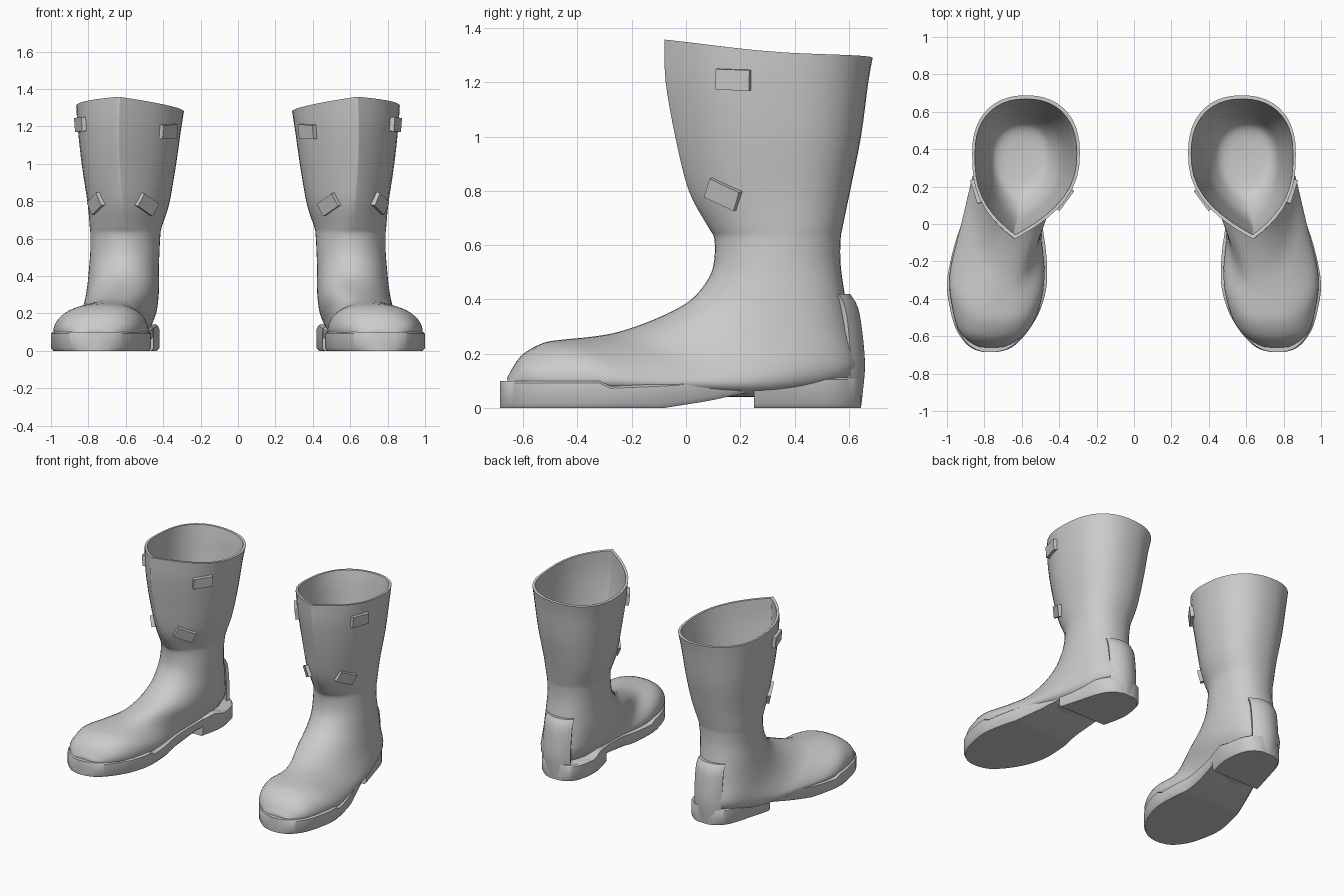
import bpy
import bmesh
from math import sin, cos, pi, radians
from mathutils import Vector, Matrix

cube = bpy.data.objects.get("Cube")
if cube:
    bpy.data.objects.remove(cube)

leather = bpy.data.materials.new("grey leather")
leather.use_nodes = True
GREY = (0.6, 0.6, 0.6, 1)
leather.diffuse_color = GREY
leather.node_tree.nodes["Principled BSDF"].inputs["Base Color"].default_value = GREY


def spline(rows, u):
    """Smooth interpolation through rows of numbers, u counted in rows."""
    last = len(rows) - 1
    i = min(int(u), last - 1)
    f = u - i
    a, b, c, d = (rows[max(0, min(last, i + k))] for k in (-1, 0, 1, 2))
    return [q + f * ((r - p) / 2 + f * (p - 2.5 * q + 2 * r - s / 2
            + f * (1.5 * (q - r) + (s - p) / 2)))
            for p, q, r, s in zip(a, b, c, d)]


def samples(rows, steps):
    count = (len(rows) - 1) * steps
    return [spline(rows, i / steps) for i in range(count + 1)]


def polyline(points, x):
    """Straight-line interpolation with flat ends."""
    if x <= points[0][0]:
        return points[0][1]
    for (x0, y0), (x1, y1) in zip(points, points[1:]):
        if x <= x1:
            return y0 + (y1 - y0) * (x - x0) / (x1 - x0)
    return points[-1][1]


def finish(name, bm, angle=40):
    """Turn a bmesh into a mirrored, shaded pair of parts."""
    bmesh.ops.recalc_face_normals(bm, faces=bm.faces)
    mesh = bpy.data.meshes.new(name)
    bm.to_mesh(mesh)
    bm.free()
    mesh.materials.append(leather)
    obj = bpy.data.objects.new(name, mesh)
    bpy.context.collection.objects.link(obj)
    bpy.ops.object.select_all(action='DESELECT')
    obj.select_set(True)
    bpy.context.view_layer.objects.active = obj
    bpy.ops.object.shade_smooth_by_angle(angle=radians(angle))
    mirror = obj.modifiers.new("Pair", 'MIRROR')
    mirror.use_mirror_merge = False


def loft(rings):
    """Skin closed rings of points and cap both ends."""
    bm = bmesh.new()
    loops = [[bm.verts.new(p) for p in ring] for ring in rings]
    n = len(loops[0])
    for a, b in zip(loops, loops[1:]):
        for i in range(n):
            j = (i + 1) % n
            bm.faces.new((a[i], a[j], b[j], b[i]))
    bm.faces.new(loops[0])
    bm.faces.new(loops[-1])
    return bm


# Upper: front y, z, back y, z, centre x, half width, widest point, pointedness
UPPER = [
    (-.08, 1.355, .688, 1.29, .577, .288, .6, 1),
    (-.075, 1.2, .672, 1.2, .582, .275, .6, 1),
    (-.04, 1, .645, 1, .585, .25, .6, .95),
    (.01, .8, .605, .8, .587, .218, .6, .8),
    (.08, .67, .578, .67, .6, .193, .57, .6),
    (.105, .62, .57, .62, .602, .187, .54, .53),
    (.1, .52, .57, .53, .605, .185, .5, .5),
    (.065, .45, .585, .42, .61, .187, .5, .5),
    (0, .385, .61, .28, .615, .193, .5, .48),
    (-.12, .325, .625, .12, .632, .198, .5, .45),
    (-.25, .28, .4, .05, .672, .2, .65, .43),
    (-.35, .262, .1, .04, .712, .216, .7, .42),
    (-.45, .252, -.2, .04, .732, .254, .7, .42),
    (-.53, .238, -.42, .04, .74, .23, .7, .42),
    (-.61, .19, -.55, .04, .752, .18, .6, .45),
    (-.66, .11, -.64, .04, .762, .09, .5, .5),
]


def upper_point(row, a):
    """Point on a cross-section; a = 0 is the outer side, pi/2 the front."""
    fy, fz, by, bz, cx, w, mid, q = row
    t, side, flap = sin(a), (1 if cos(a) >= 0 else -1), 2 * q - 1
    if t > 0:
        x = side * w * max(0, 1 - t ** (1.4 + 1.2 * q)) ** q + .06 * flap * t * t
        f = mid * (1 - t)
    else:
        x = side * w * abs(cos(a)) ** .88
        f = mid + abs(t) ** .88 * (1 - mid)
    dip = flap * (.05 * x - .022 * sin(pi * f))
    return Vector((cx + x, fy + (by - fy) * f, fz + (bz - fz) * f + dip))


SIDES = 44


def upper_ring(row, scale=1):
    ring = [upper_point(row, 2 * pi * i / SIDES) for i in range(SIDES)]
    middle = sum(ring, Vector()) / SIDES
    return [middle + (p - middle) * scale for p in ring]


# Lining with a rounded floor at the ankle up to the rim, then the outer skin
STEPS = 20
lining = [upper_ring(spline(UPPER, 5 * i / STEPS), .945 * (1 - (i / STEPS) ** 6) ** .5)
          for i in range(STEPS)]
skin = [upper_ring(row) for row in samples(UPPER, 4)]
finish("boot_upper", loft(lining[::-1] + skin), 72)

# Sole outline: y, centre x, half width
OUTLINE = [
    (-.685, .768, .035), (-.668, .765, .095), (-.63, .762, .145), (-.56, .755, .197),
    (-.46, .742, .24), (-.32, .733, .267), (-.15, .72, .25), (0, .705, .218),
    (.2, .66, .195), (.4, .61, .187), (.55, .595, .155), (.62, .59, .105), (.645, .59, .05),
]
WELT = [(-.32, .1), (-.28, .08), (-.05, .09), (.36, .14), (.43, .112)]
ARCH = [(-.08, 0), (.08, .025), (.24, .06)]


def slab(y, cx, w, low, high):
    """Cross-section of a sole layer with softened edges."""
    half = [(w - .012, low), (w, low + .015), (w, high - .008), (w - .01, high)]
    return ([Vector((cx + x, y, z)) for x, z in half]
            + [Vector((cx - x, y, z)) for x, z in reversed(half)])


stations = samples(OUTLINE, 4)
finish("sole", loft([slab(y, cx, w, polyline(ARCH, y), polyline(WELT, y))
                     for y, cx, w in stations]))
finish("heel_block", loft([slab(y, cx, w + .002, 0, polyline(WELT, y) + .001)
                           for y, cx, w in stations if y > .235]))

# Heel counter: z, back y, half width
COUNTER = [(0, .645, .172), (.06, .652, .178), (.16, .66, .18),
           (.28, .65, .182), (.37, .634, .182), (.42, .605, .178)]
rings = []
for z, back, w in samples(COUNTER, 3):
    ring = []
    for scale, order in ((1, 1), (.9, -1)):
        for i in range(-8, 9):
            a = radians(37) * order * i / 8
            ring.append(Vector((.6 + scale * w * sin(a),
                                .4 + scale * (back - .4) * cos(a), z)))
    rings.append(ring)
finish("heel_counter", loft(rings))


def tab(name, u, degrees, tilt):
    """Small strap plate lying on the shaft surface."""
    a, step = radians(degrees), .02
    at = upper_point(spline(UPPER, u), a)
    along = upper_point(spline(UPPER, u), a + step) - upper_point(spline(UPPER, u), a - step)
    down = upper_point(spline(UPPER, u + step), a) - upper_point(spline(UPPER, u - step), a)
    along.normalize()
    normal = along.cross(down).normalized()
    if normal.x * cos(a) < 0:
        normal.negate()
    up = normal.cross(along)
    frame = Matrix((along, up, normal)).transposed().to_4x4()
    bm = bmesh.new()
    bmesh.ops.create_cube(bm, size=1)
    bmesh.ops.scale(bm, vec=(.13, .076, .028), verts=bm.verts)
    place = Matrix.Translation(at + normal * .004) @ frame @ Matrix.Rotation(radians(tilt), 4, 'Z')
    bmesh.ops.transform(bm, matrix=place, verts=bm.verts)
    finish(name, bm, 30)


tab("upper_outer_tab", .9, 26, 0)
tab("upper_inner_tab", 1, 180 - 32, -6)
tab("lower_outer_tab", 3.05, 40, -22)
tab("lower_inner_tab", 3.05, 180 - 50, 22)
